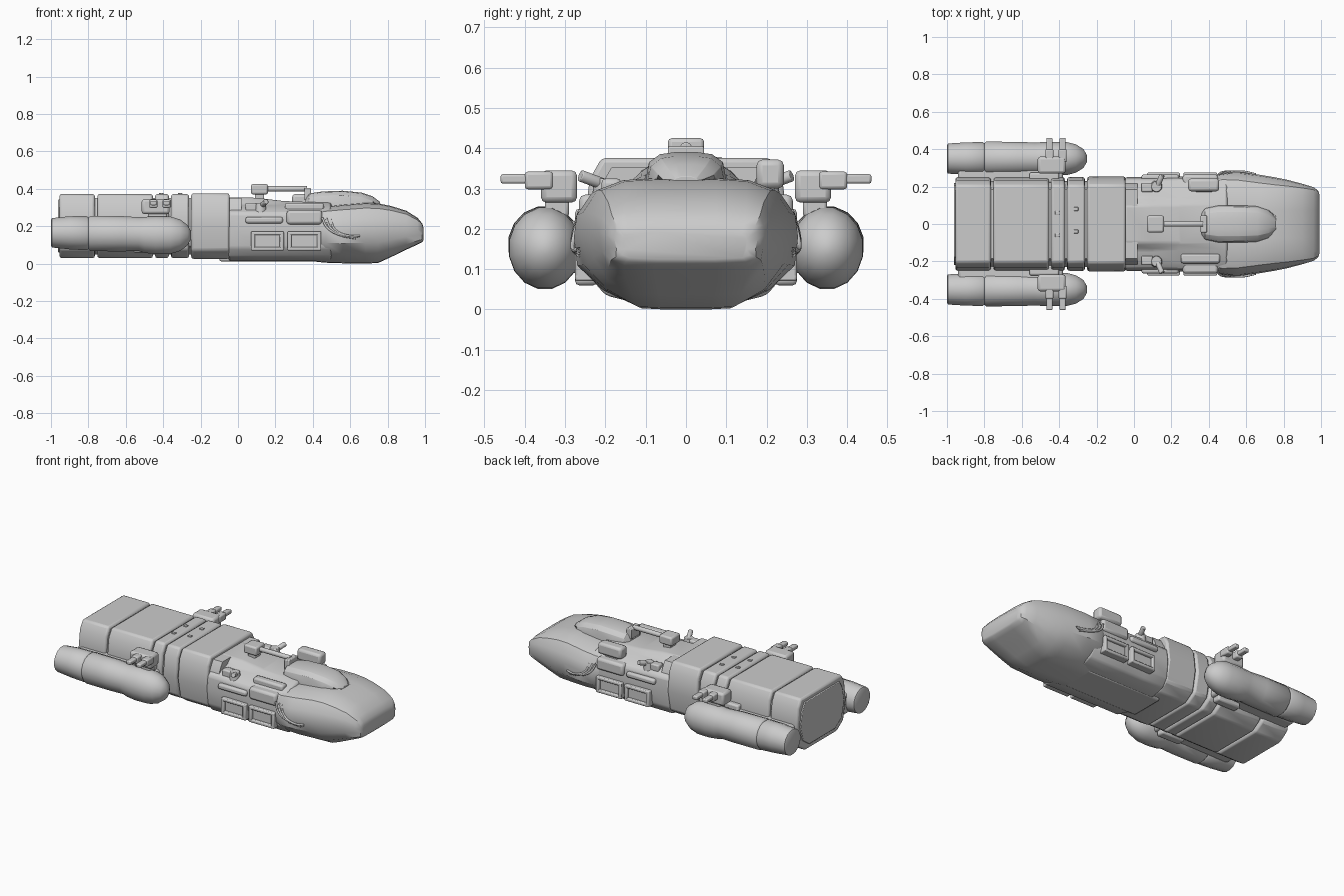
import bpy, bmesh, math
from mathutils import Vector

if "Cube" in bpy.data.objects:
    bpy.data.objects.remove(bpy.data.objects["Cube"])


def finish(ob, bevel=0.0, segs=2, angle=40):
    bpy.ops.object.select_all(action='DESELECT')
    bpy.context.view_layer.objects.active = ob
    ob.select_set(True)
    if bevel:
        m = ob.modifiers.new("bevel", 'BEVEL')
        m.width, m.segments, m.limit_method = bevel, segs, 'ANGLE'
        m.angle_limit = math.radians(25)
    bpy.ops.object.shade_smooth_by_angle(angle=math.radians(angle))
    return ob


def mesh_object(name, bm):
    bmesh.ops.recalc_face_normals(bm, faces=bm.faces)
    me = bpy.data.meshes.new(name)
    bm.to_mesh(me)
    bm.free()
    ob = bpy.data.objects.new(name, me)
    bpy.context.collection.objects.link(ob)
    return ob


def loft(name, rings, bevel=0.0, angle=40):
    """Skin a list of closed rings of equal length and cap both ends."""
    bm = bmesh.new()
    vs = [[bm.verts.new(p) for p in r] for r in rings]
    n = len(rings[0])
    for a, b in zip(vs, vs[1:]):
        for i in range(n):
            bm.faces.new((a[i], a[(i + 1) % n], b[(i + 1) % n], b[i]))
    bm.faces.new(vs[0])
    bm.faces.new(vs[-1])
    return finish(mesh_object(name, bm), bevel, angle=angle)


def section(x, half):
    """Symmetric ring at x from (y, z) points running bottom to top."""
    return [(x, y, z) for y, z in half] + [(x, -y, z) for y, z in reversed(half)]


def box(name, x, y, z, bevel=0.01, rot=(0, 0, 0)):
    bm = bmesh.new()
    bmesh.ops.create_cube(bm, size=1)
    bmesh.ops.scale(bm, vec=(x[1] - x[0], y[1] - y[0], z[1] - z[0]), verts=bm.verts)
    ob = mesh_object(name, bm)
    ob.location = (sum(x) / 2, sum(y) / 2, sum(z) / 2)
    ob.rotation_euler = rot
    return finish(ob, bevel)


def rod(name, a, b, r, sides=12, r2=None):
    a, b = Vector(a), Vector(b)
    bm = bmesh.new()
    bmesh.ops.create_cone(bm, cap_ends=True, segments=sides, radius1=r,
                          radius2=r2 or r, depth=(b - a).length)
    ob = mesh_object(name, bm)
    ob.location = (a + b) / 2
    ob.rotation_euler = (b - a).to_track_quat('Z', 'Y').to_euler()
    return finish(ob, 0.003)


def cable(name, pts, r):
    cu = bpy.data.curves.new(name, 'CURVE')
    cu.dimensions, cu.bevel_depth, cu.bevel_resolution = '3D', r, 2
    sp = cu.splines.new('BEZIER')
    sp.bezier_points.add(len(pts) - 1)
    for bp, p in zip(sp.bezier_points, pts):
        bp.co = p
        bp.handle_left_type = bp.handle_right_type = 'AUTO'
    ob = bpy.data.objects.new(name, cu)
    bpy.context.collection.objects.link(ob)


# Cargo hull: inner core with separate blocks leaving grooves between them
def cargo(x, s=0.0):
    return section(x, [(.16 - s, .03 + s), (.225 - s, .075 + s), (.25 - s, .20),
                       (.235 - s, .32 - s), (.205 - s, .372 - s)])


loft("cargo_core", [cargo(-.93, .02), cargo(0.02, .02)])
for i, (a, b) in enumerate([(-.955, -.765), (-.752, -.455), (-.443, -.37),
                            (-.358, -.262), (-.25, -.045)]):
    grow = -.004 if i == 4 else 0
    loft(f"cargo_block_{i + 1}", [cargo(a, grow), cargo(b, grow)], 0.012)

# Rear door plate
loft("rear_door", [cargo(-.962, .03), cargo(-.94, .03)], 0.004)

# Middle hull with a raised spine
def mid(x, top, w=0.0):
    return section(x, [(.12, .015), (.2, .035), (.238 + w, .085), (.25 + w, .19),
                       (.24 + w, .27), (.20, .30), (.14, .315), (.10, top)])


loft("middle_hull", [mid(-.05, .355), mid(.10, .352), mid(.24, .335, .004),
                     mid(.50, .325, .004)], 0.012)

# Nose hull: x, half width, bottom, bottom half width, waist, top, top half width
nose = [(.42, .245, .01, .11, .18, .30, .18), (.47, .275, .005, .11, .18, .305, .18),
        (.56, .278, .002, .11, .18, .315, .17), (.68, .262, .0, .11, .185, .325, .155),
        (.75, .25, .004, .12, .187, .322, .15), (.82, .236, .036, .135, .19, .308, .15),
        (.90, .215, .075, .15, .19, .283, .15), (.96, .197, .102, .155, .185, .245, .15),
        (.985, .178, .115, .15, .175, .215, .145), (.992, .155, .125, .14, .165, .192, .14)]
rings = []
for x, w, b, bw, m, t, tw in nose:
    rings.append(section(x, [(bw * .5, b), (bw, b + .003), ((bw + w) * .5 + .01, b + (m - b) * .25),
                             (w * .97, b + (m - b) * .6), (w, m), (w * .975, m + (t - m) * .4),
                             ((w + tw) * .5 + .01, m + (t - m) * .8), (tw, t - .004),
                             (tw * .5, t)]))
loft("nose_hull", rings, angle=35)

# Cockpit hump: x, half width, top height
hump = []
for x, w, h in [(.36, .06, .35), (.38, .085, .375), (.45, .10, .386), (.56, .10, .39),
                (.66, .095, .38), (.72, .075, .36), (.76, .04, .33)]:
    hump.append(section(x, [(w, .27), (w, .32), (w * .92, h - .025),
                            (w * .65, h - .005), (w * .3, h)]))
loft("cockpit_hump", hump, 0.006)

# Dorsal gun
box("gun_breech", (.07, .16), (-.045, .045), (.37, .425))
rod("gun_barrel", (.15, 0, .4), (.37, 0, .4), .015)
box("gun_cradle", (.09, .14), (-.03, .03), (.33, .38), .005)
box("gun_front_mount", (.355, .39), (-.045, .045), (.34, .405), .005)

for s, side in ((-1, "right"), (1, "left")):
    def yr(a, b):
        return tuple(sorted((s * a, s * b)))

    # Engine pods: x, radius in y, radius in z, centre z
    pod = []
    for x, ry, rz, cz in [(-1, .072, .07, .165), (-.995, .082, .08, .165), (-.9, .088, .09, .165),
                          (-.81, .09, .093, .163), (-.80, .084, .086, .162),
                          (-.79, .092, .096, .161), (-.62, .091, .096, .16),
                          (-.53, .087, .092, .158), (-.50, .089, .098, .154),
                          (-.44, .091, .103, .152), (-.36, .09, .101, .152),
                          (-.31, .077, .086, .152), (-.27, .051, .056, .152),
                          (-.25, .016, .018, .152)]:
        pod.append([(x, s * .35 + ry * math.cos(t), cz + rz * math.sin(t))
                    for t in [2 * math.pi * (k + .5) / 16 for k in range(16)]])
    loft(f"engine_pod_{side}", pod, angle=45)
    box(f"pod_pylon_{side}", (-.94, -.38), yr(.21, .30), (.09, .22), .015)
    box(f"pylon_rib_{side}", (-.56, -.40), yr(.22, .275), (.06, .25), .01)

    # Twin-barrel turret on the pod
    box(f"turret_pedestal_{side}", (-.48, -.38), yr(.29, .35), (.23, .28), .008)
    box(f"turret_body_{side}", (-.515, -.365), yr(.27, .36), (.265, .345), .014)
    for x in (-.452, -.382):
        box(f"turret_barrel_{side}", (x - .017, x + .017), yr(.30, .46), (.312, .336), .006)
        box(f"barrel_sleeve_{side}", (x - .022, x + .022), yr(.33, .40), (.298, .342), .008)

    # Framed side hatches
    for x0, x1 in ((.07, .245), (.265, .445)):
        box(f"hatch_panel_{side}", (x0 + .015, x1 - .015), yr(.2, .258), (.08, .16), .006)
        for z in (.07, .152):
            box(f"hatch_rail_{side}", (x0, x1), yr(.2, .275), (z, z + .02), .006)
        for x in (x0, x1 - .022):
            box(f"hatch_post_{side}", (x, x + .022), yr(.2, .275), (.07, .172), .006)

    # Shoulder ledge, small cannon and vents
    box(f"shoulder_ledge_{side}", (.04, .24), yr(.2, .265), (.215, .25), .012)
    box(f"shoulder_pad_{side}", (.26, .45), yr(.2, .265), (.21, .285), .015)
    rod(f"cannon_base_{side}", (.12, s * .20, .26), (.12, s * .20, .325), .035, 16, .028)
    rod(f"cannon_barrel_{side}", (.12, s * .19, .305), (.15, s * .262, .332), .015)
    box(f"cannon_block_{side}", (.04, .10), yr(.17, .22), (.28, .325), .008)

    # Curved intake cables around the nose joint
    for k in range(3):
        d = k * .022
        cable(f"intake_cable_{side}", [(.45 + d, s * .262, .245 - d * .2),
                                       (.475 + d, s * .277, .195 - d * .3),
                                       (.54 + d, s * .28, .155 - d * .1),
                                       (.63 + d * .5, s * .266, .135 + d * .3)], .006)

# Sensor box and its low counterpart on the deck
box("sensor_box", (.29, .455), (.175, .243), (.30, .372), .015)
box("sensor_foot", (.33, .42), (.17, .22), (.27, .31), .005)
box("deck_locker", (.25, .46), (-.21, -.16), (.28, .325), .012)

# Small studs on the cargo roof
for x, y in ((-.41, -.06), (-.41, .06), (-.31, -.04), (-.31, .08)):
    box("roof_stud", (x - .012, x + .012), (y - .01, y + .01), (.365, .378), .003)
# Keel plate between the cargo bottom and the nose
box("keel_plate", (-.1, .46), (-.11, .11), (.012, .05), .01)
